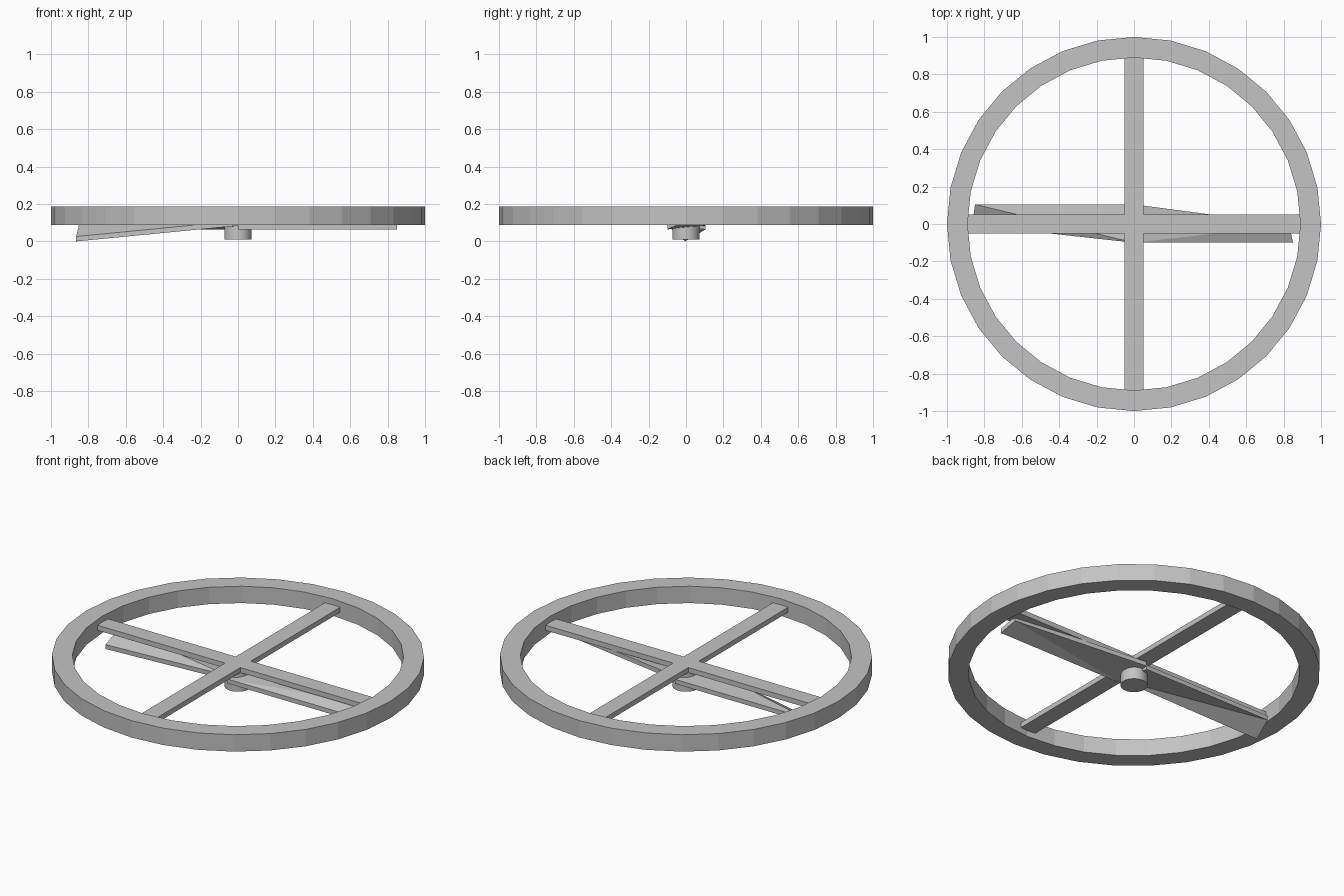
import bpy, bmesh, math

if "Cube" in bpy.data.objects:
    bpy.data.objects.remove(bpy.data.objects["Cube"])

grey = bpy.data.materials.new("plain grey")
grey.diffuse_color = (0.55, 0.55, 0.55, 1)
grey.use_nodes = True
grey.node_tree.nodes["Principled BSDF"].inputs["Base Color"].default_value = grey.diffuse_color


def finish(name, bm):
    bmesh.ops.recalc_face_normals(bm, faces=bm.faces)
    mesh = bpy.data.meshes.new(name)
    bm.to_mesh(mesh)
    bm.free()
    mesh.materials.append(grey)
    ob = bpy.data.objects.new(name, mesh)
    bpy.context.collection.objects.link(ob)
    return ob


def box(name, size, z):
    bm = bmesh.new()
    bmesh.ops.create_cube(bm, size=1)
    for v in bm.verts:
        v.co = (v.co.x * size[0], v.co.y * size[1], v.co.z * size[2] + z)
    return finish(name, bm)


# Guard ring: faceted band with a rectangular section
SIDES = 32
bm = bmesh.new()
section = [(1.0, 0.09), (1.0, 0.19), (0.89, 0.19), (0.89, 0.09)]
rings = []
for i in range(SIDES):
    a = math.tau * i / SIDES
    rings.append([bm.verts.new((r * math.cos(a), r * math.sin(a), z)) for r, z in section])
for i in range(SIDES):
    p, q = rings[i], rings[(i + 1) % SIDES]
    for k in range(4):
        n = (k + 1) % 4
        bm.faces.new((p[k], q[k], q[n], p[n]))
finish("guard_ring", bm)

# Crossed support bars
box("cross_bar_side", (1.78, 0.1, 0.03), 0.14)
box("cross_bar_front", (0.1, 1.78, 0.03), 0.14)

# Hub under the crossing
bm = bmesh.new()
bmesh.ops.create_cone(bm, cap_ends=True, segments=32, radius1=0.073, radius2=0.073, depth=0.117)
bmesh.ops.translate(bm, verts=bm.verts, vec=(0, 0, 0.0715))
hub = finish("hub", bm)
for p in hub.data.polygons:
    p.use_smooth = len(p.vertices) == 4
hub.data.set_sharp_from_angle(angle=math.radians(30))


# Twisted blades: four bottom corners, thickened upward
def blade(name, corners, thick=0.026):
    bm = bmesh.new()
    low = [bm.verts.new(c) for c in corners]
    top = [bm.verts.new((x, y, z + thick)) for x, y, z in corners]
    bm.faces.new(low)
    bm.faces.new(top)
    for k in range(4):
        n = (k + 1) % 4
        bm.faces.new((low[k], low[n], top[n], top[k]))
    bmesh.ops.triangulate(bm, faces=[f for f in bm.faces if f.normal.z or len(f.verts) == 4])
    return finish(name, bm)


blade("blade_left", [(0, 0.105, 0.067), (-0.85, 0.105, 0.067),
                     (-0.865, -0.005, 0.003), (0, -0.1, 0.087)])
blade("blade_right", [(0, -0.1, 0.067), (0.85, -0.1, 0.067),
                      (0.83, -0.005, 0.108), (0, 0.105, 0.087)])

# Rest the lowest corner on the floor
low = min(v.co.z for o in bpy.data.objects for v in o.data.vertices)
for o in bpy.data.objects:
    o.location.z -= low
